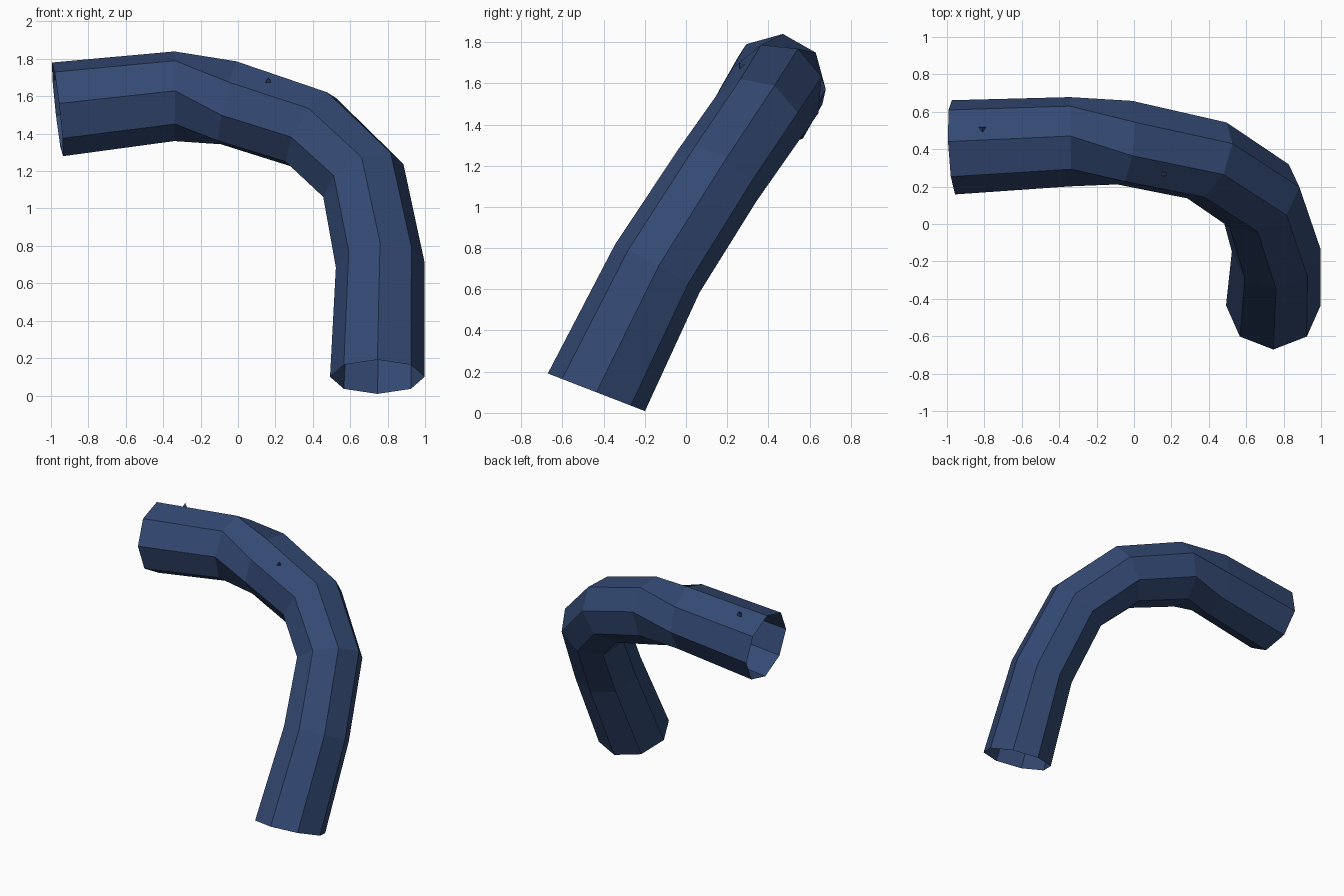
import bpy, bmesh
from math import cos, sin, tau, radians
from mathutils import Vector

old = bpy.data.objects.get("Cube")
if old:
    bpy.data.objects.remove(old, do_unlink=True)

SIDES = 8
BEND_NORMAL = Vector((0, -0.88, 0.47))

blue = bpy.data.materials.new("dark_blue")
blue.use_nodes = True
blue.diffuse_color = (0.033, 0.066, 0.17, 1)
blue.node_tree.nodes["Principled BSDF"].inputs["Base Color"].default_value = blue.diffuse_color


def make_object(name, bm):
    mesh = bpy.data.meshes.new(name)
    bm.to_mesh(mesh)
    bm.free()
    mesh.materials.append(blue)
    obj = bpy.data.objects.new(name, mesh)
    bpy.context.collection.objects.link(obj)
    return obj


# Centre line of the pipe: position, radius, twist in degrees
path = [
    ((0.745, -0.435, 0.10), 0.253, 0),
    ((0.76, -0.14, 0.70), 0.236, 0),
    ((0.67, 0.15, 1.15), 0.228, 0),
    ((0.39, 0.34, 1.42), 0.228, 0),
    ((-0.05, 0.435, 1.565), 0.235, 0),
    ((-0.34, 0.44, 1.60), 0.240, 24),
    ((-0.965, 0.41, 1.53), 0.254, 24),
]
centres = [Vector(p[0]) for p in path]
steps = [(b - a).normalized() for a, b in zip(centres, centres[1:])]

# Open eight-sided pipe, with mitred rings at the bends
bm = bmesh.new()
rings = []
for i, (_, radius, twist) in enumerate(path):
    stretch = 1
    if i == 0:
        axis = Vector((0, 0.36, 0.93)).normalized()
    elif i == len(path) - 1:
        axis = steps[-1]
    else:
        axis = (steps[i - 1] + steps[i]).normalized()
        stretch = 1 / axis.dot(steps[i])
    u = (BEND_NORMAL - axis * BEND_NORMAL.dot(axis)).normalized()
    v = axis.cross(u) * stretch
    ring = []
    for k in range(SIDES):
        a = tau * k / SIDES + radians(twist)
        ring.append(bm.verts.new(centres[i] + radius * (u * cos(a) + v * sin(a))))
    rings.append(ring)
for lower, upper in zip(rings, rings[1:]):
    for k in range(SIDES):
        n = (k + 1) % SIDES
        bm.faces.new((lower[k], lower[n], upper[n], upper[k]))
make_object("bent_pipe", bm)


# Tiny pointed chips poking through the pipe wall
def chip(name, place, direction):
    bm = bmesh.new()
    bmesh.ops.create_cone(bm, cap_ends=True, segments=3, radius1=0.035, radius2=0, depth=0.05)
    obj = make_object(name, bm)
    obj.location = place
    obj.rotation_euler = Vector(direction).to_track_quat("Z", "Y").to_euler()


chip("bend_chip", (0.16, 0.27, 1.68), (0.2, -0.6, 0.77))
chip("end_chip", (-0.81, 0.51, 1.77), (0, 0.35, 0.94))
